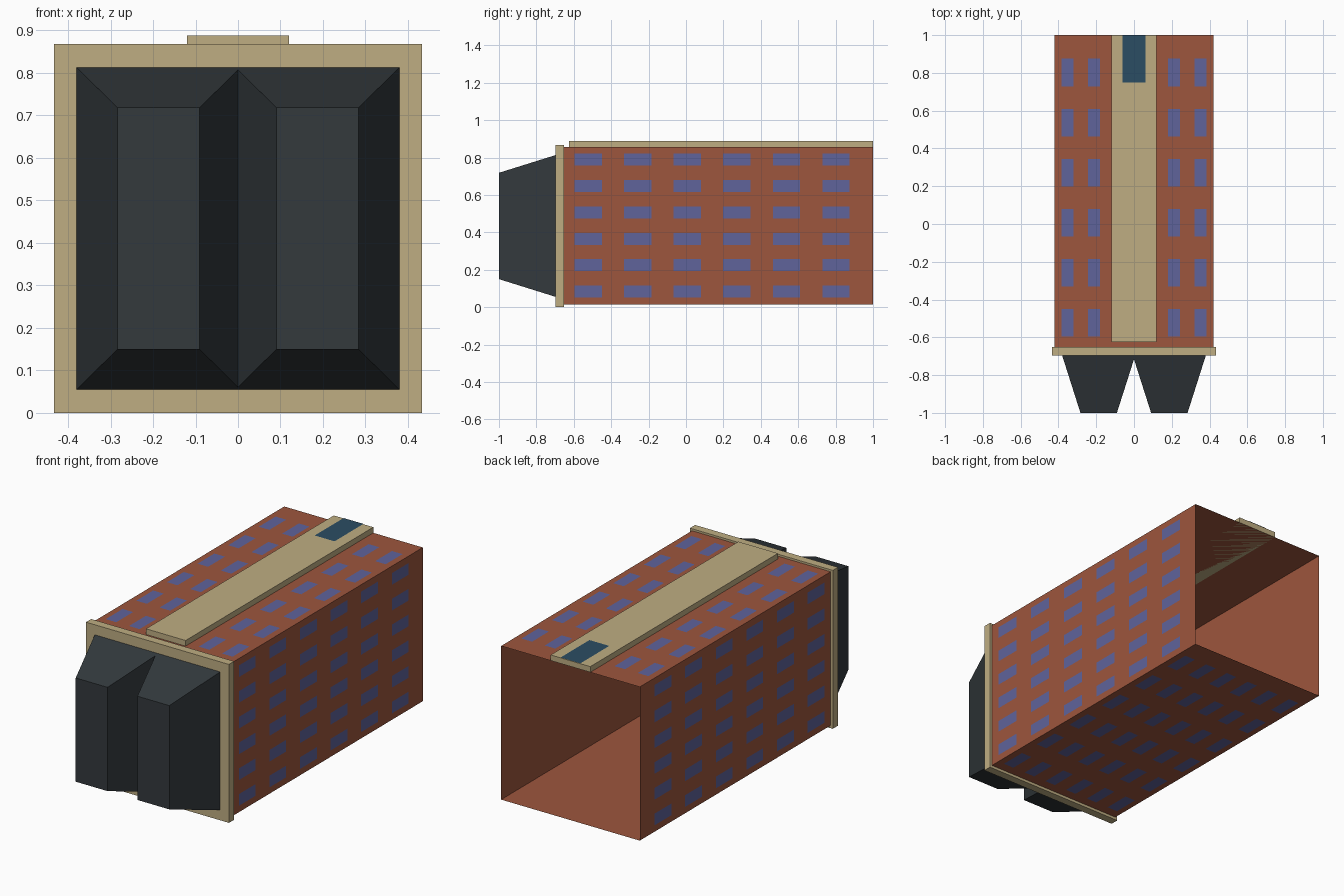
import bpy, bmesh
from mathutils import Vector

if "Cube" in bpy.data.objects:
    bpy.data.objects.remove(bpy.data.objects["Cube"])


def material(name, rgb):
    m = bpy.data.materials.new(name)
    m.diffuse_color = (*rgb, 1)
    m.use_nodes = True
    m.node_tree.nodes["Principled BSDF"].inputs["Base Color"].default_value = m.diffuse_color
    return m


BRICK = material("brick", (0.34, 0.093, 0.047))
STONE = material("stone", (0.52, 0.42, 0.225))
WINDOW = material("window_blue", (0.115, 0.125, 0.33))
DARK = material("dark_slate", (0.033, 0.041, 0.046))
GLASS = material("skylight_glass", (0.024, 0.075, 0.125))


def finish(name, bm, mat):
    mesh = bpy.data.meshes.new(name)
    bm.to_mesh(mesh)
    bm.free()
    mesh.materials.append(mat)
    ob = bpy.data.objects.new(name, mesh)
    bpy.context.collection.objects.link(ob)
    return ob


def box_bm(lo, hi):
    bm = bmesh.new()
    bmesh.ops.create_cube(bm, size=1)
    lo, hi = Vector(lo), Vector(hi)
    for v in bm.verts:
        v.co = (lo + hi) / 2 + v.co * (hi - lo)
    return bm


# Main block: thin shell, open at the back end
W, Z0, Z1 = 0.42, 0.015, 0.857
ZC = (Z0 + Z1) / 2
bm = box_bm((-W, -0.655, Z0), (W, 1, Z1))
bm.normal_update()
back = [f for f in bm.faces if f.normal.y > 0.5]
bmesh.ops.delete(bm, geom=back, context='FACES_ONLY')
finish("main_block", bm, BRICK)

# Front slab and raised roof strip with its glass panel
finish("front_slab", box_bm((-0.433, -0.697, 0), (0.433, -0.652, 0.868)), STONE)
finish("roof_strip", box_bm((-0.12, -0.625, Z1), (0.12, 1, 0.888)), STONE)
bm = bmesh.new()
bm.faces.new([bm.verts.new((x, y, 0.89)) for x, y in
              ((-0.06, 0.75), (0.06, 0.75), (0.06, 1), (-0.06, 1))])
finish("roof_glass", bm, GLASS)


# Window grids: six columns along y, six rows across each long wall
def window_grid(name, centre, across, normal):
    centre, across, normal = Vector(centre), Vector(across), Vector(normal)
    along = across.cross(normal)
    bm = bmesh.new()
    for i in range(6):
        for j in range(6):
            c = centre + normal * 0.002 + across * (0.141 * (i - 2.5))
            c.y = -0.523 + 0.265 * j
            bm.faces.new([bm.verts.new(c + across * (0.032 * a) + along * (0.073 * b))
                          for a, b in ((-1, -1), (-1, 1), (1, 1), (1, -1))])
    bm.normal_update()
    for f in bm.faces:
        if f.normal.dot(normal) < 0:
            f.normal_flip()
    finish(name, bm, WINDOW)


window_grid("right_windows", (W, 0, ZC), (0, 0, 1), (1, 0, 0))
window_grid("left_windows", (-W, 0, ZC), (0, 0, 1), (-1, 0, 0))
window_grid("top_windows", (0, 0, Z1), (1, 0, 0), (0, 0, 1))
window_grid("bottom_windows", (0, 0, Z0), (1, 0, 0), (0, 0, -1))

# Pair of tapered blocks projecting from the front slab
for side, name in ((-1, "left_tapered_block"), (1, "right_tapered_block")):
    cx, cz = side * 0.187, 0.434
    bm = box_bm((cx - 0.193, -1, cz - 0.379), (cx + 0.193, -0.697, cz + 0.379))
    for v in bm.verts:
        if v.co.y < -0.9:
            v.co.x = cx + (v.co.x - cx) * 0.5
            v.co.z = cz + (v.co.z - cz) * 0.75
    finish(name, bm, DARK)
